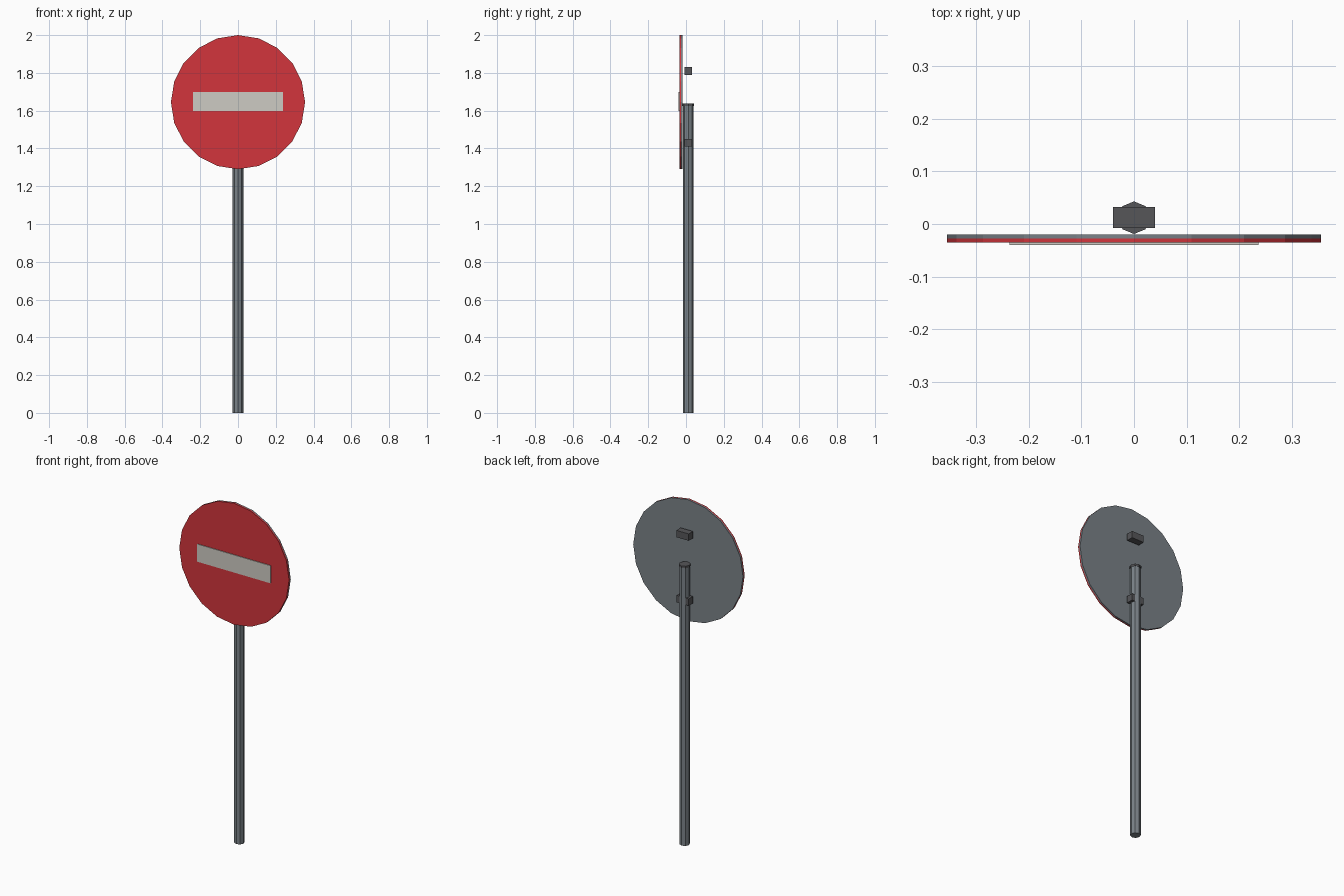
import bpy, math

if "Cube" in bpy.data.objects:
    bpy.data.objects.remove(bpy.data.objects["Cube"])


def material(name, r, g, b):
    """Flat colour from 0-255 sRGB values."""
    lin = [((c / 255 + 0.055) / 1.055) ** 2.4 for c in (r, g, b)]
    m = bpy.data.materials.new(name)
    m.diffuse_color = (*lin, 1)
    m.use_nodes = True
    m.node_tree.nodes["Principled BSDF"].inputs["Base Color"].default_value = m.diffuse_color
    return m


RED = material("sign_red", 210, 53, 60)
WHITE = material("off_white", 206, 203, 195)
STEEL = material("steel_grey", 122, 130, 136)
DARK = material("dark_grey", 86, 86, 89)

POLE_Y = 0.012
SIGN_Z = 1.645


def finish(name, mat):
    ob = bpy.context.object
    ob.name = name
    ob.data.materials.append(mat)
    bpy.ops.object.transform_apply(location=False, rotation=True, scale=True)
    return ob


def box(name, mat, x, y, z):
    """Box from (min, max) ranges."""
    mid = [(a + b) / 2 for a, b in (x, y, z)]
    bpy.ops.mesh.primitive_cube_add(size=1, location=mid)
    bpy.context.object.scale = [b - a for a, b in (x, y, z)]
    return finish(name, mat)


def post(name, mat, radius, z0, z1):
    """Eight-sided upright cylinder on the pole axis."""
    bpy.ops.mesh.primitive_cylinder_add(vertices=8, radius=radius, depth=z1 - z0,
                                        location=(0, POLE_Y, (z0 + z1) / 2))
    return finish(name, mat)


def disc(name, mat, y0, y1):
    """Twenty-sided disc facing the front."""
    bpy.ops.mesh.primitive_cylinder_add(vertices=20, radius=0.355, depth=y1 - y0,
                                        location=(0, (y0 + y1) / 2, SIGN_Z),
                                        rotation=(math.pi / 2, 0, 0))
    return finish(name, mat)


# Pole and its cap
post("pole", STEEL, 0.028, 0.0, 1.625)
post("pole_cap", DARK, 0.031, 1.625, 1.637)

# Sign: grey backing, red face, white bar
disc("sign_back", STEEL, -0.0275, -0.0195)
disc("sign_face", RED, -0.0355, -0.0275)
box("sign_bar", WHITE, (-0.237, 0.237), (-0.0395, -0.0355), (1.597, 1.70))

# Brackets behind the sign
for label, z in (("upper", 1.81), ("lower", 1.43)):
    box(label + "_bracket", DARK, (-0.04, 0.04), (-0.008, 0.032), (z - 0.02, z + 0.02))
